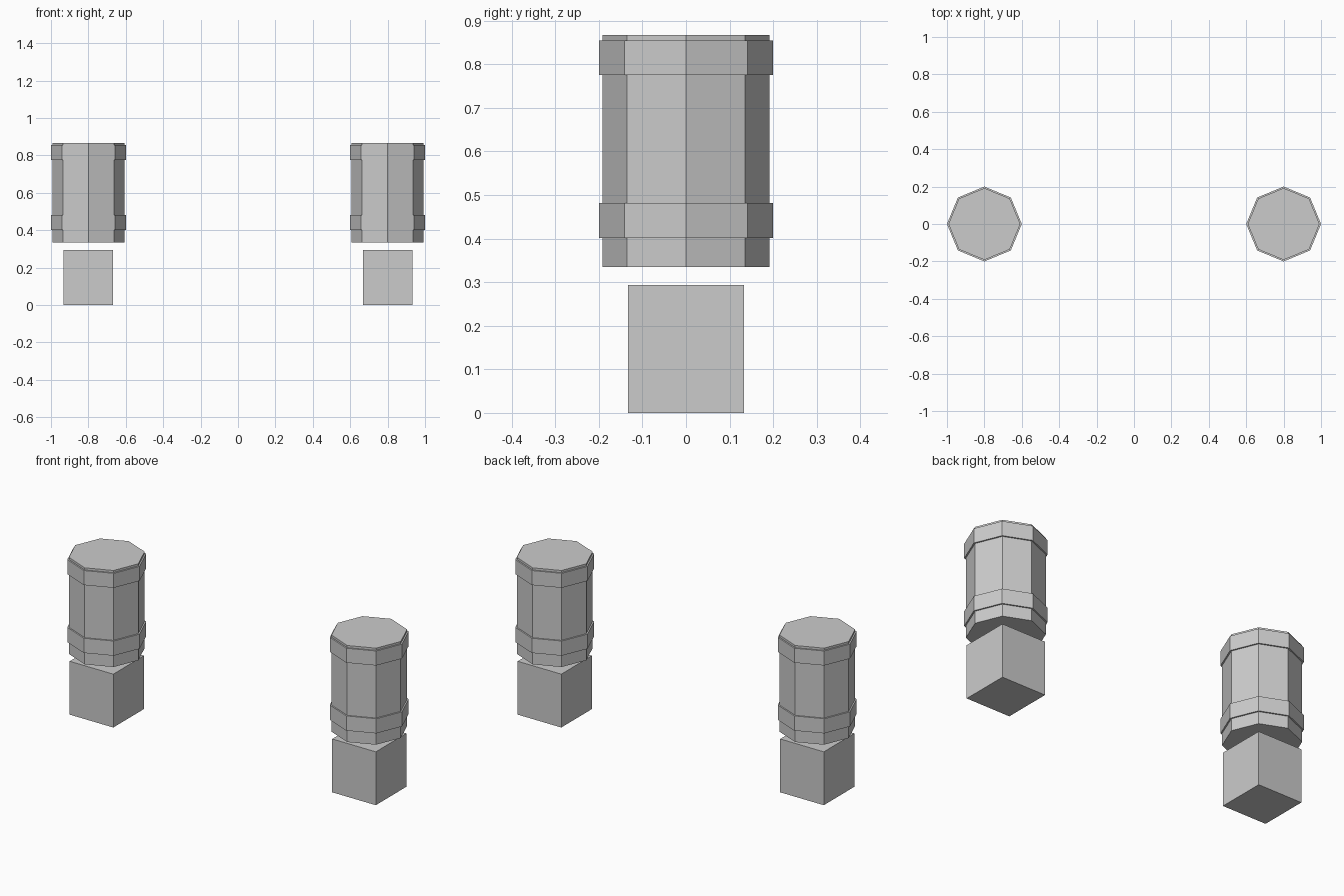
import bpy, bmesh, math

if "Cube" in bpy.data.objects:
    bpy.data.objects.remove(bpy.data.objects["Cube"])

R_BODY, R_BAND = 0.192, 0.2
SIDES = 8
# (radius, height) up the banded barrel
PROFILE = [(R_BODY, 0.335), (R_BODY, 0.401), (R_BAND, 0.401), (R_BAND, 0.482),
           (R_BODY, 0.482), (R_BODY, 0.775), (R_BAND, 0.775), (R_BAND, 0.855),
           (R_BODY, 0.855), (R_BODY, 0.867)]


def add_object(name, bm, x):
    bmesh.ops.recalc_face_normals(bm, faces=bm.faces)
    mesh = bpy.data.meshes.new(name)
    bm.to_mesh(mesh)
    bm.free()
    obj = bpy.data.objects.new(name, mesh)
    obj.location.x = x
    bpy.context.collection.objects.link(obj)


def barrel(name, x):
    bm = bmesh.new()
    rings = [[bm.verts.new((r * math.cos(a), r * math.sin(a), z))
              for a in (math.tau * i / SIDES for i in range(SIDES))]
             for r, z in PROFILE]
    for low, high in zip(rings, rings[1:]):
        for i in range(SIDES):
            j = (i + 1) % SIDES
            bm.faces.new((low[i], low[j], high[j], high[i]))
    bm.faces.new(rings[0])
    bm.faces.new(rings[-1])
    add_object(name, bm, x)


def block(name, x, width, height):
    bm = bmesh.new()
    bmesh.ops.create_cube(bm, size=1)
    bmesh.ops.translate(bm, verts=bm.verts, vec=(0, 0, 0.5))
    bmesh.ops.scale(bm, verts=bm.verts, vec=(width, width, height))
    add_object(name, bm, x)


# Matching pair: octagonal banded barrel floating over a square block
for side, x in (("left", -0.8), ("right", 0.8)):
    barrel(side + "_banded_barrel", x)
    block(side + "_base_block", x, 0.266, 0.294)
